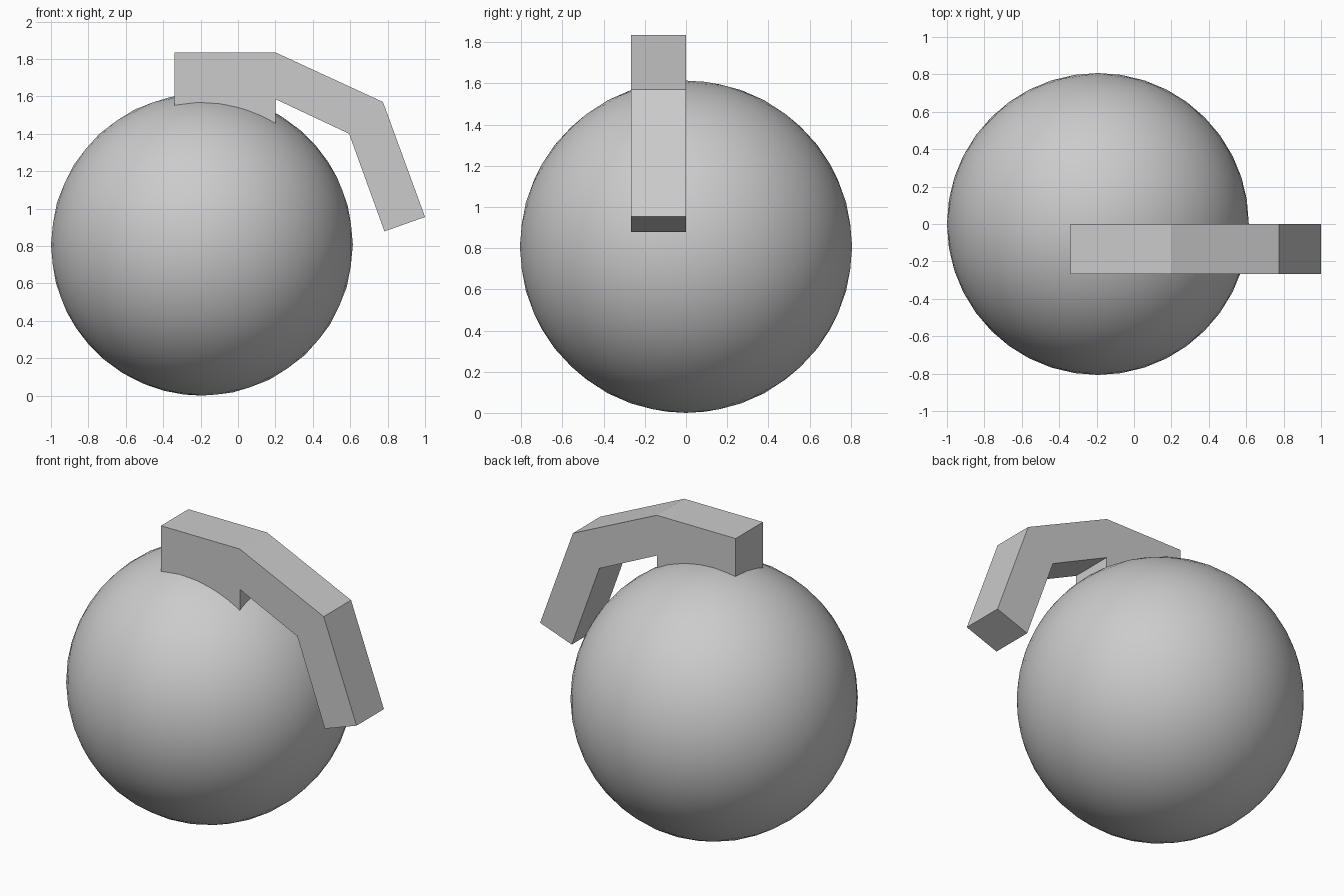
import bpy, bmesh
from math import radians

if "Cube" in bpy.data.objects:
    bpy.data.objects.remove(bpy.data.objects["Cube"])

R = 0.807

# Round body
bpy.ops.mesh.primitive_ico_sphere_add(subdivisions=4, radius=R, location=(-0.193, 0, R))
body = bpy.context.object
body.name = "round_body"
bpy.ops.object.shade_smooth_by_angle(angle=radians(30))

# Bent stalk: side profile extruded from front to back
profile = [(-0.34, 1.29), (0.2, 1.29), (0.2, 1.585), (0.594, 1.40), (0.783, 0.878),
           (1.0, 0.955), (0.775, 1.57), (0.2, 1.835), (-0.34, 1.835)]
bm = bmesh.new()
face = bm.faces.new([bm.verts.new((x, -0.268, z)) for x, z in profile])
ext = bmesh.ops.extrude_face_region(bm, geom=[face])
bmesh.ops.translate(bm, vec=(0, 0.268, 0),
                    verts=[g for g in ext["geom"] if isinstance(g, bmesh.types.BMVert)])
bmesh.ops.recalc_face_normals(bm, faces=bm.faces)
mesh = bpy.data.meshes.new("bent_stalk")
bm.to_mesh(mesh)
bm.free()
bpy.context.collection.objects.link(bpy.data.objects.new("bent_stalk", mesh))
